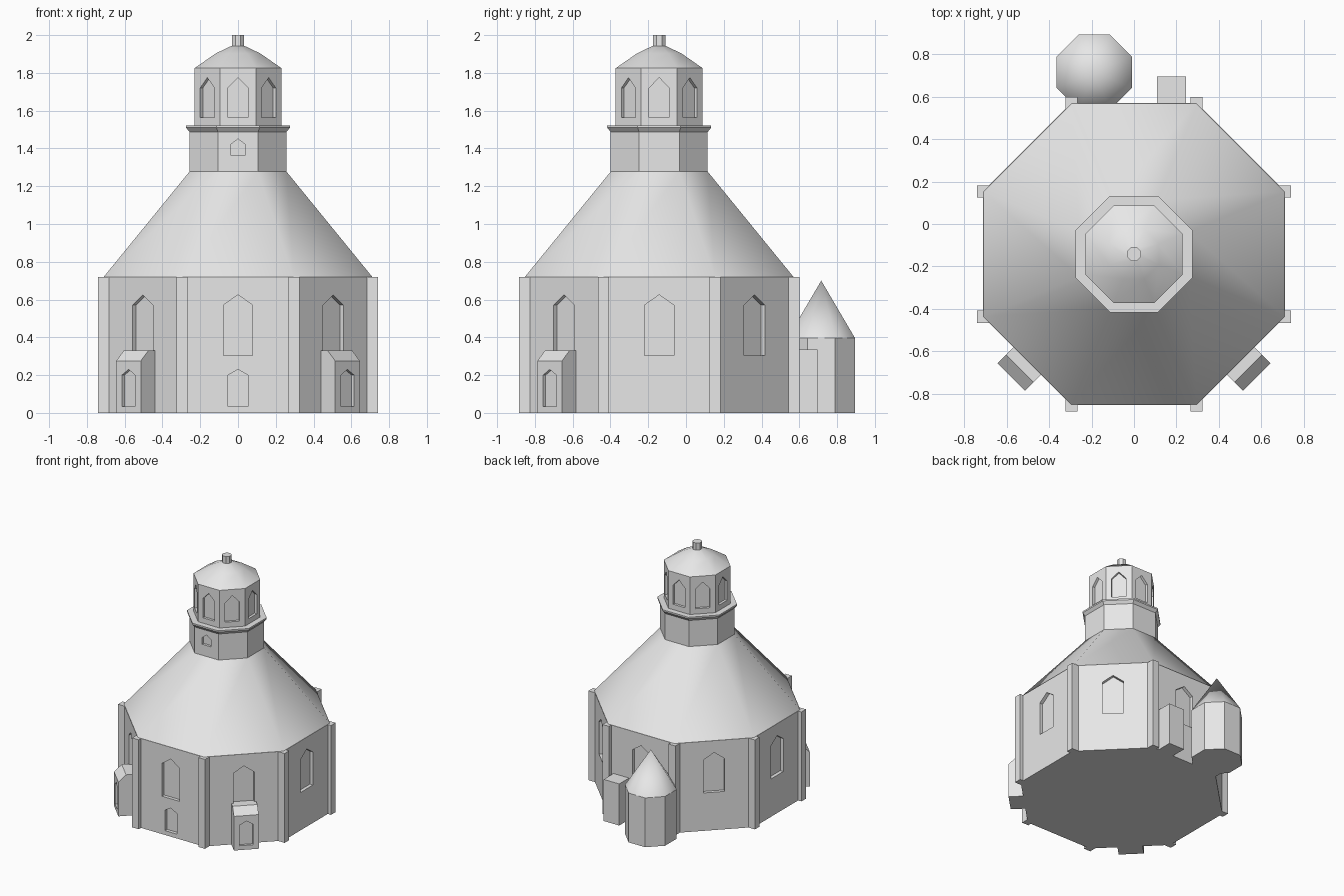
import bpy, bmesh, math
from mathutils import Vector

if "Cube" in bpy.data.objects:
    bpy.data.objects.remove(bpy.data.objects["Cube"])

CY = -0.142                      # y of the main tower axis
STEP = math.pi / 4
stone = bpy.data.materials.new("pale_stone")
stone.diffuse_color = (0.8, 0.8, 0.8, 1)
stone.use_nodes = True
stone.node_tree.nodes["Principled BSDF"].inputs["Base Color"].default_value = stone.diffuse_color


def finish(name, bm, smooth=False):
    bmesh.ops.recalc_face_normals(bm, faces=bm.faces[:])
    me = bpy.data.meshes.new(name)
    bm.to_mesh(me)
    bm.free()
    me.materials.append(stone)
    ob = bpy.data.objects.new(name, me)
    bpy.context.collection.objects.link(ob)
    if smooth:
        bpy.ops.object.select_all(action='DESELECT')
        ob.select_set(True)
        bpy.context.view_layer.objects.active = ob
        bpy.ops.object.shade_smooth_by_angle(angle=math.radians(43))
    return ob


def octagon_loft(name, levels, cx=0.0, cy=CY, caps=True, smooth=False):
    """Eight-sided solid through (apothem, z) levels; apothem 0 makes a tip."""
    bm = bmesh.new()
    rings = []
    for a, z in levels:
        r = a / math.cos(STEP / 2)
        if a == 0:
            rings.append([bm.verts.new((cx, cy, z))] * 8)
        else:
            rings.append([bm.verts.new((cx + r * math.cos((k + .5) * STEP),
                                        cy + r * math.sin((k + .5) * STEP), z))
                          for k in range(8)])
    for lo, hi in zip(rings, rings[1:]):
        for k in range(8):
            j = (k + 1) % 8
            quad = dict.fromkeys((lo[k], lo[j], hi[j], hi[k]))
            bm.faces.new(list(quad))
    if caps:
        bm.faces.new(rings[0])
        if levels[-1][0] > 0:
            bm.faces.new(rings[-1])
    return finish(name, bm, smooth)


def on_side(side, dist, u, z):
    """Point on a tower side: distance from the axis, sideways offset, height."""
    t = side * STEP
    n = Vector((math.cos(t), math.sin(t), 0))
    s = Vector((-math.sin(t), math.cos(t), 0))
    return Vector((0, CY, z)) + n * dist + s * u


def prism(bm, first, second):
    a = [bm.verts.new(p) for p in first]
    b = [bm.verts.new(p) for p in second]
    bm.faces.new(a)
    bm.faces.new(b)
    for i in range(len(a)):
        j = (i + 1) % len(a)
        bm.faces.new((a[i], a[j], b[j], b[i]))


def box(name, x0, x1, y0, y1, z0, z1):
    bm = bmesh.new()
    prism(bm, [(x0, y0, z0), (x1, y0, z0), (x1, y1, z0), (x0, y1, z0)],
          [(x0, y0, z1), (x1, y0, z1), (x1, y1, z1), (x0, y1, z1)])
    return finish(name, bm)


def cut_windows(target, windows, depth):
    """Recess pointed windows: (side, wall distance, half width, sill, spring, tip)."""
    bm = bmesh.new()
    for side, d, w, z0, z1, z2 in windows:
        outline = [(-w, z0), (w, z0), (w, z1), (0, z2), (-w, z1)]
        prism(bm, [on_side(side, d - depth, u, z) for u, z in outline],
              [on_side(side, d + 0.02, u, z) for u, z in outline])
    cutter = finish(target.name + "_window_cutter", bm)
    cutter.hide_render = True
    cutter.hide_viewport = True
    mod = target.modifiers.new("window_recesses", 'BOOLEAN')
    mod.operation = 'DIFFERENCE'
    mod.solver = 'EXACT'
    mod.object = cutter


FRONT = 6
A = 0.713                        # main wall apothem

# Main hall with tall windows on every side and a low front doorway
hall = octagon_loft("hall_walls", [(A, 0), (A, 0.72)])
cut_windows(hall, [(k, A, 0.078, 0.305, 0.57, 0.625) for k in range(8)]
            + [(FRONT, A, 0.053, 0.035, 0.20, 0.23)], 0.027)

# Corner pilasters, square to the axes
R = A / math.cos(STEP / 2)
for k in range(8):
    x = R * math.cos((k + .5) * STEP)
    y = CY + R * math.sin((k + .5) * STEP)
    box("corner_pilaster", x - .029, x + .029, y - .029, y + .029, 0, 0.72)

# Main roof and upper tower
octagon_loft("main_roof", [(0.711, 0.72), (0.257, 1.277)], caps=False, smooth=True)
drum = octagon_loft("drum", [(0.257, 1.277), (0.257, 1.495)])
cut_windows(drum, [(FRONT, 0.257, 0.04, 1.365, 1.42, 1.45)], 0.02)
octagon_loft("cornice", [(0.257, 1.487), (0.275, 1.51), (0.275, 1.522)])
lantern = octagon_loft("lantern", [(0.23, 1.52), (0.23, 1.825)])
cut_windows(lantern, [(k, 0.23, 0.053, 1.565, 1.72, 1.775) for k in range(8)], 0.02)
octagon_loft("dome", [(0.23, 1.825), (0.118, 1.903), (0.03, 1.945)], smooth=True)
octagon_loft("finial", [(0.033, 1.935), (0.033, 2.0)])

# Small annexes with a sloped front edge on the two front diagonals
for side in (5, 7):
    bm = bmesh.new()
    section = [(0.67, 0), (0.82, 0), (0.82, 0.275), (0.763, 0.33), (0.67, 0.33)]
    prism(bm, [on_side(side, d, -0.092, z) for d, z in section],
          [on_side(side, d, 0.092, z) for d, z in section])
    annex = finish("annex", bm)
    cut_windows(annex, [(side, 0.82, 0.05, 0.035, 0.20, 0.23)], 0.02)

# Stair turret and plain block at the back
TX, TY = -0.188, 0.716
octagon_loft("turret_walls", [(0.178, 0), (0.178, 0.397)], TX, TY)
octagon_loft("turret_roof", [(0.178, 0.397), (0, 0.70)], TX, TY, caps=False, smooth=True)
box("back_block", 0.108, 0.246, 0.53, 0.696, 0, 0.335)
